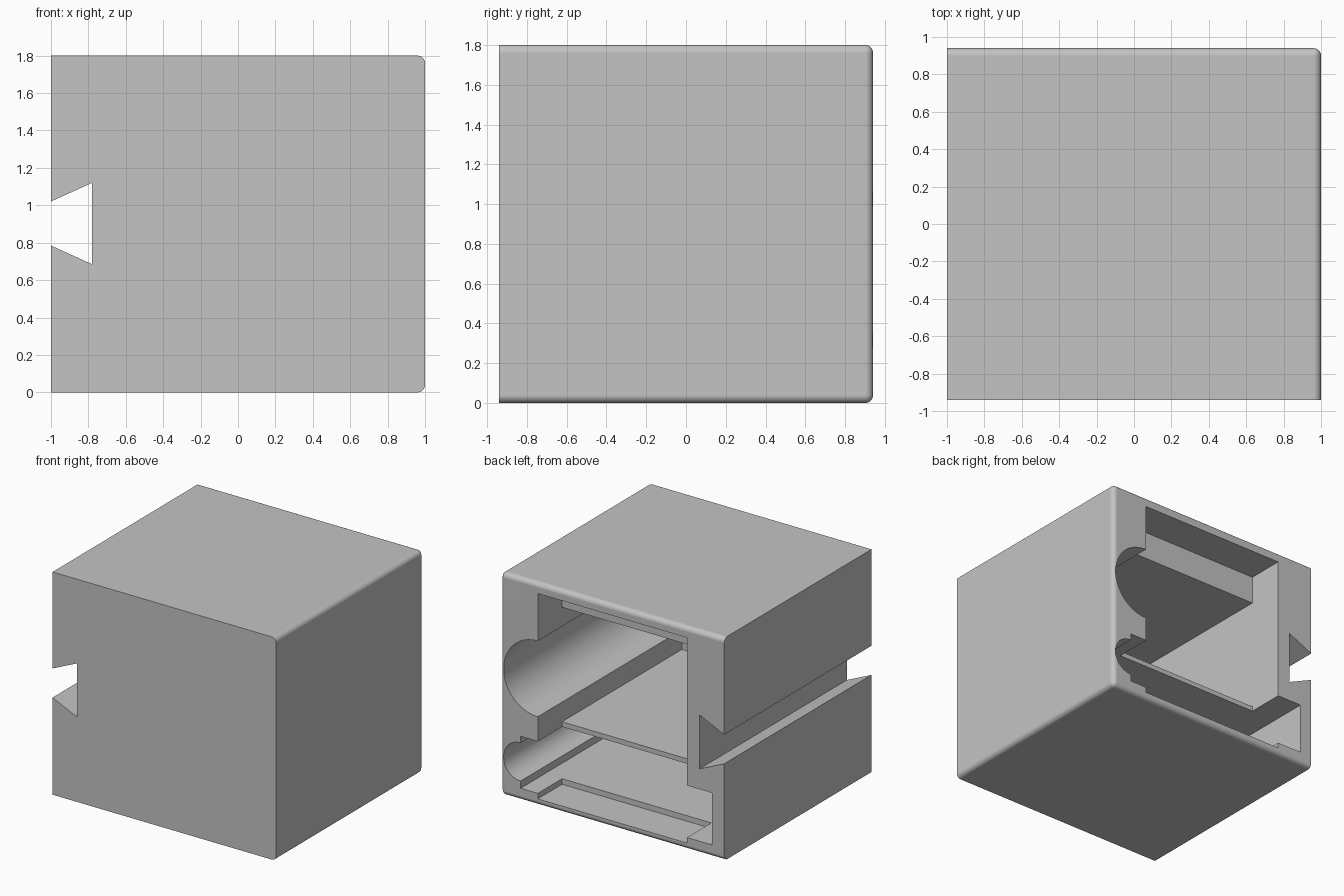
import bpy, bmesh, math
from mathutils import Matrix, Vector

if "Cube" in bpy.data.objects:
    bpy.data.objects.remove(bpy.data.objects["Cube"], do_unlink=True)

BACK, INNER, POCKET = 0.94, -0.90, 0.63   # rear face, cavity end, rear pocket depth
OUT = 1.1                                 # cutters overshoot the shell

grey = bpy.data.materials.new("light_grey")
grey.use_nodes = True
grey.diffuse_color = (0.55, 0.55, 0.55, 1)
grey.node_tree.nodes["Principled BSDF"].inputs["Base Color"].default_value = grey.diffuse_color


def finish(bm, name):
    mesh = bpy.data.meshes.new(name)
    bmesh.ops.recalc_face_normals(bm, faces=bm.faces)
    bm.to_mesh(mesh)
    bm.free()
    mesh.materials.append(grey)
    obj = bpy.data.objects.new(name, mesh)
    bpy.context.collection.objects.link(obj)
    return obj


def prism(name, profile, y0, y1):
    """Extrude an (x, z) profile along y."""
    bm = bmesh.new()
    face = bm.faces.new([bm.verts.new((x, y0, z)) for x, z in profile])
    new = bmesh.ops.extrude_face_region(bm, geom=[face])["geom"]
    bmesh.ops.translate(bm, vec=(0, y1 - y0, 0),
                        verts=[v for v in new if isinstance(v, bmesh.types.BMVert)])
    return finish(bm, name)


def rect(x0, x1, z0, z1):
    return [(x0, z0), (x1, z0), (x1, z1), (x0, z1)]


def circle(x, z, r, n=64):
    return [(x + r * math.cos(math.tau * i / n), z + r * math.sin(math.tau * i / n))
            for i in range(n)]


# Outer housing, rounded where two of the left, rear, top and bottom faces meet
bm = bmesh.new()
bmesh.ops.create_cube(bm, size=1, matrix=Matrix.Translation((0, 0, 0.9))
                      @ Matrix.Diagonal(Vector((2, 2 * BACK, 1.8, 1))))
bm.normal_update()
rounded = [e for e in bm.edges
           if all(f.normal.x > -0.5 and f.normal.y > -0.5 for f in e.link_faces)]
bmesh.ops.bevel(bm, geom=rounded, offset=0.04, segments=8, profile=0.5, affect='EDGES')
housing = finish(bm, "housing")

# Cavities opening at the rear, and the dovetail channel on the right
cutters = [
    prism("main_chamber", rect(-0.667, 0.667, 0.56, 1.485), INNER, OUT),
    prism("large_round_groove", circle(0.667, 1.025, 0.306), INNER, OUT),
    prism("lower_slot", rect(-0.892, 0.82, 0.10, 0.52), INNER, OUT),
    prism("small_round_groove", circle(0.82, 0.313, 0.154), INNER, OUT),
    prism("rear_pocket", rect(-0.667, 0.667, 0.055, 1.715), POCKET, OUT),
    prism("dovetail_channel", [(-1.1, 0.83), (-0.78, 0.685), (-0.78, 1.12), (-1.1, 0.975)],
          -OUT, OUT),
]

bpy.ops.object.select_all(action='DESELECT')
housing.select_set(True)
bpy.context.view_layer.objects.active = housing
for cutter in cutters:
    mod = housing.modifiers.new(cutter.name, 'BOOLEAN')
    mod.operation = 'DIFFERENCE'
    mod.solver = 'EXACT'
    mod.object = cutter
    bpy.ops.object.modifier_apply(modifier=mod.name)
    bpy.data.objects.remove(cutter, do_unlink=True)

# Smooth rounded edges and grooves, keep the flat faces even
bpy.ops.object.shade_smooth_by_angle(angle=math.radians(30))
weighted = housing.modifiers.new("even_normals", 'WEIGHTED_NORMAL')
weighted.keep_sharp = True
